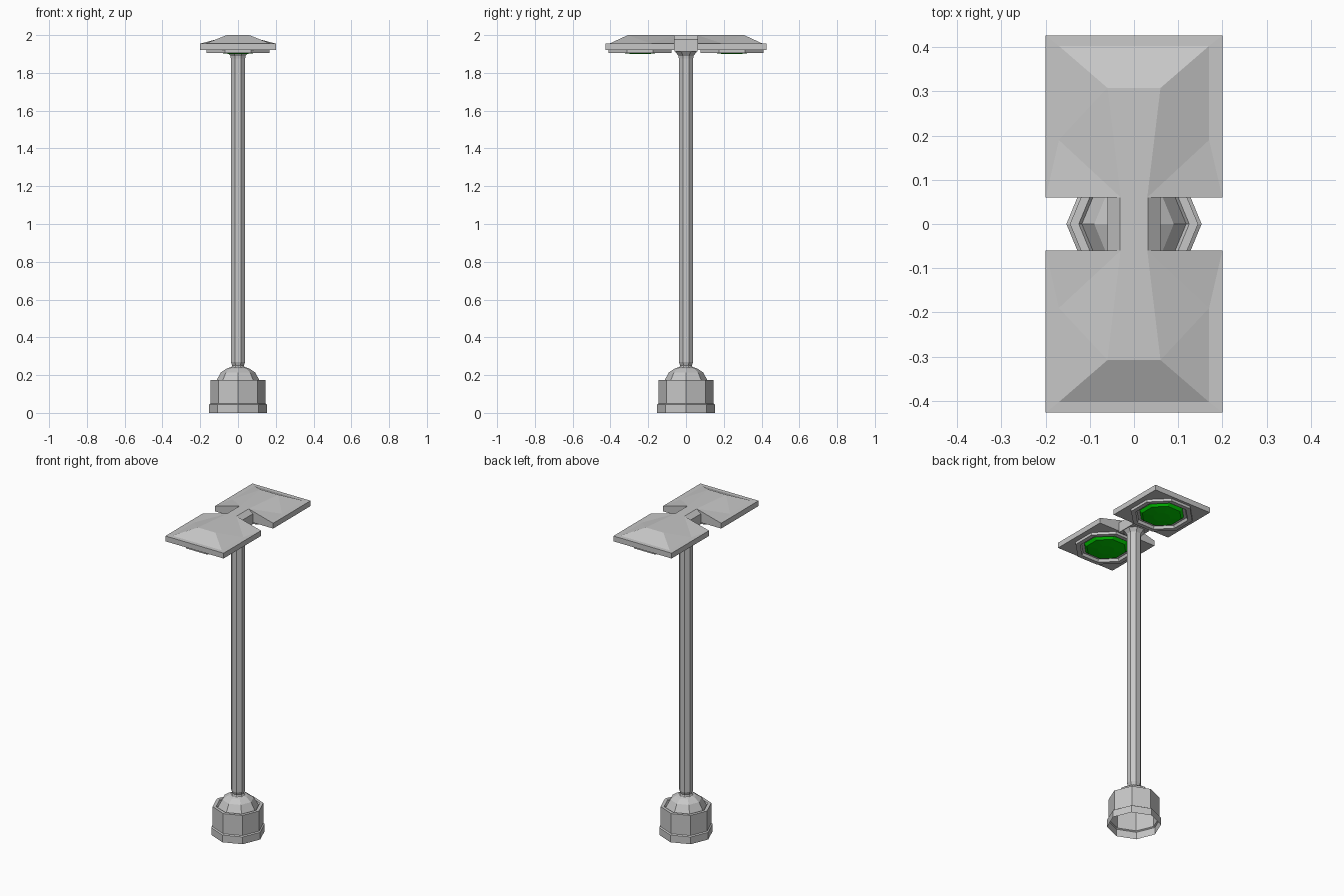
import bpy, bmesh
from math import pi, cos, sin

cube = bpy.data.objects.get("Cube")
if cube:
    bpy.data.objects.remove(cube, do_unlink=True)


def material(name, color):
    m = bpy.data.materials.new(name)
    m.use_nodes = True
    m.diffuse_color = color
    m.node_tree.nodes["Principled BSDF"].inputs["Base Color"].default_value = color
    return m


GREY = material("grey metal", (0.57, 0.57, 0.57, 1))
GREEN = material("green glass", (0.0, 0.6, 0.0, 1))


def finish(name, bm, mat):
    bmesh.ops.recalc_face_normals(bm, faces=bm.faces)
    me = bpy.data.meshes.new(name)
    bm.to_mesh(me)
    bm.free()
    me.materials.append(mat)
    ob = bpy.data.objects.new(name, me)
    bpy.context.collection.objects.link(ob)
    return ob


def lathe(name, profile, mat, turn=0.0, y=0.0, sides=8, cap=False, loop=False):
    """Turn a (radius, height) profile into a faceted solid."""
    bm = bmesh.new()
    rings = []
    for r, z in profile:
        angles = [2 * pi * i / sides + turn for i in range(sides)]
        rings.append([bm.verts.new((r * cos(a), y + r * sin(a), z)) for a in angles])
    if loop:
        rings.append(rings[0])
    for a, b in zip(rings, rings[1:]):
        for i in range(sides):
            j = (i + 1) % sides
            bm.faces.new((a[i], a[j], b[j], b[i]))
    if cap:
        bm.faces.new(rings[-1])
    return finish(name, bm, mat)


FLAT = pi / 8          # turn that puts flat sides on the axes
WIDE = 1 / cos(FLAT)   # flat-to-corner radius factor

# Hollow pedestal with plinth band, rim and dome
lathe("pedestal", [(.153, 0), (.153, .045), (.145, .05), (.145, .175), (.125, .175),
                   (.118, .165), (.09, .215), (.06, .235), (.03, .245)], GREY, cap=True)

# Pole with a narrow neck at the foot
lathe("pole", [(.045, .235), (.033, .25), (.041, .27), (.041, 1.88)], GREY, FLAT, cap=True)

# Flared collar under the bracket
lathe("collar", [(.041, 1.875), (.043, 1.89), (.064, 1.915)], GREY, FLAT, cap=True)

# Bracket between the two lamp heads
bm = bmesh.new()
section = [(-.06, 1.912), (.06, 1.912), (.06, 1.976), (.032, 2), (-.032, 2), (-.06, 1.976)]
ends = [[bm.verts.new((x, y, z)) for x, z in section] for y in (-.06, .06)]
for end in ends:
    bm.faces.new(end)
for i in range(6):
    j = (i + 1) % 6
    bm.faces.new((ends[0][i], ends[0][j], ends[1][j], ends[1][i]))
finish("bracket", bm, GREY)


def lamp_hood(name, s):
    """Flat slab with a faceted roof that narrows toward the bracket."""
    bm = bmesh.new()

    def pair(x, y, z):
        return [bm.verts.new((k * x, s * y, z)) for k in (-1, 1)]
    low_in, low_out = pair(.2, .06, 1.922), pair(.2, .427, 1.922)
    top_in, top_out = pair(.2, .06, 1.955), pair(.2, .427, 1.955)
    mid, corner = pair(.17, .19, 1.956), pair(.17, .403, 1.956)
    ridge_in, ridge_out = pair(.03, .06, 2), pair(.06, .308, 2)
    for k in (0, 1):
        bm.faces.new((low_in[k], low_out[k], top_out[k], top_in[k]))
        bm.faces.new((top_in[k], top_out[k], corner[k], mid[k]))
        bm.faces.new((top_in[k], mid[k], ridge_in[k]))
        bm.faces.new((mid[k], ridge_out[k], ridge_in[k]))
        bm.faces.new((mid[k], corner[k], ridge_out[k]))
    for a, b in ((low_in, low_out), (low_out, top_out), (top_out, corner),
                 (corner, ridge_out), (ridge_out, ridge_in)):
        bm.faces.new((a[0], a[1], b[1], b[0]))
    bm.faces.new((low_in[0], low_in[1], top_in[1], ridge_in[1], ridge_in[0], top_in[0]))
    finish(name, bm, GREY)


# Two lamp heads with frame and lens below
for side, s in (("front", -1), ("back", 1)):
    lamp_hood(side + "_lamp_hood", s)
    y = s * .243
    lathe(side + "_lens_frame", [(r * WIDE, z) for r, z in
          ((.167, 1.924), (.167, 1.906), (.142, 1.906), (.135, 1.924))],
          GREY, FLAT, y, loop=True)
    lathe(side + "_lens", [(r * WIDE, z) for r, z in
          ((.122, 1.924), (.106, 1.907), (.045, 1.9))], GREEN, FLAT, y, cap=True)
